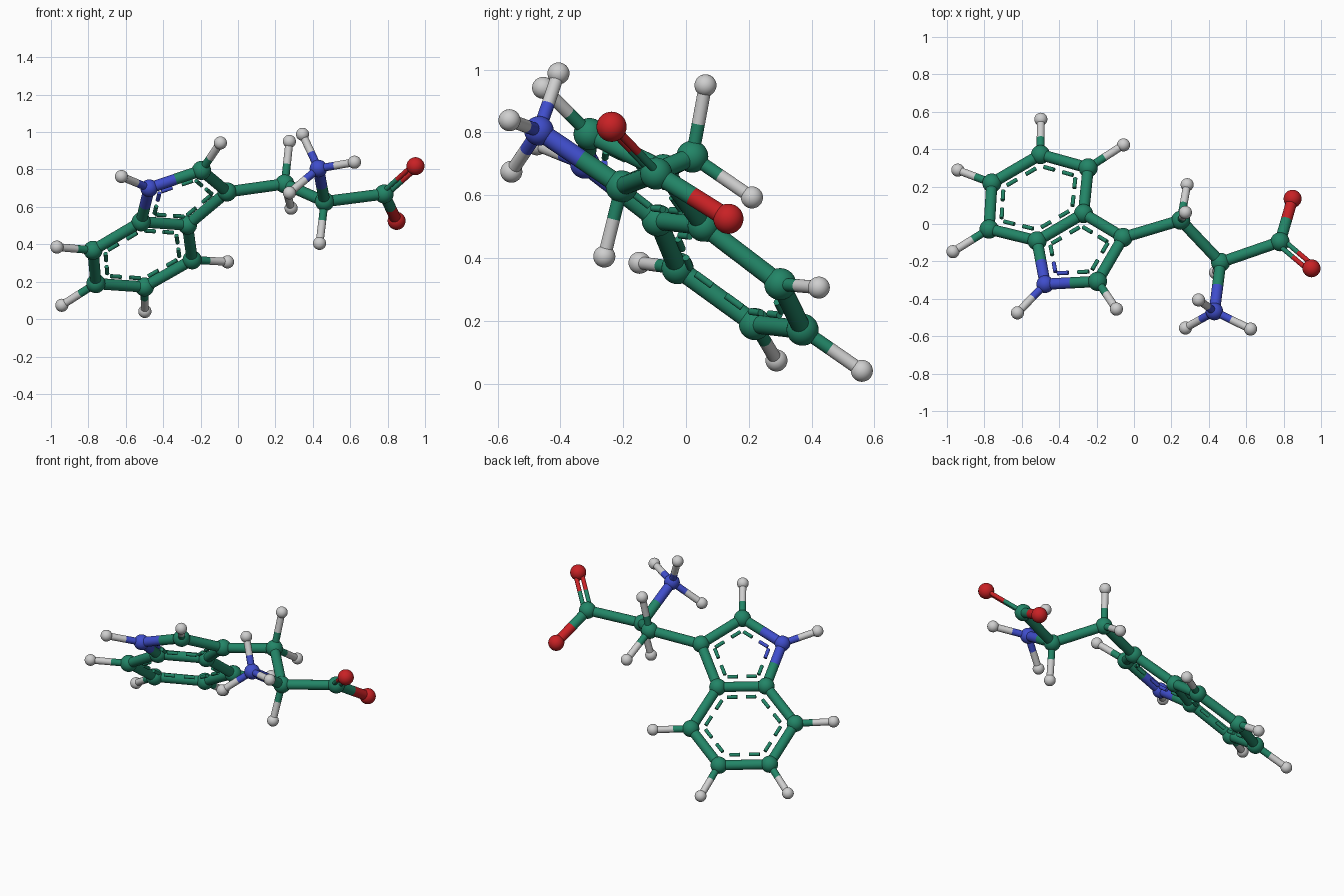
import bpy
from mathutils import Vector

if "Cube" in bpy.data.objects:
    bpy.data.objects.remove(bpy.data.objects["Cube"])


def make_material(name, rgb):
    mat = bpy.data.materials.new(name)
    mat.use_nodes = True
    mat.diffuse_color = (*rgb, 1)
    mat.node_tree.nodes["Principled BSDF"].inputs["Base Color"].default_value = (*rgb, 1)
    return mat


MATERIALS = {
    "carbon": make_material("green", (0.016, 0.235, 0.135)),
    "nitrogen": make_material("blue", (0.05, 0.075, 0.6)),
    "oxygen": make_material("red", (0.58, 0.015, 0.018)),
    "hydrogen": make_material("light grey", (0.62, 0.62, 0.62)),
}
BALL = {"carbon": 0.051, "nitrogen": 0.047, "oxygen": 0.048, "hydrogen": 0.035}
THICK, THIN, DOUBLE, DASH = 0.03, 0.021, 0.013, 0.011

# Atom positions: element and centre
ATOMS = {
    "ring_nitrogen": ("nitrogen", (-0.475, -0.322, 0.70)),
    "ring_tip": ("carbon", (-0.195, -0.307, 0.795)),
    "ring_branch": ("carbon", (-0.058, -0.072, 0.68)),
    "shared_front": ("carbon", (-0.27, 0.056, 0.503)),
    "shared_back": ("carbon", (-0.518, -0.09, 0.52)),
    "hex_a": ("carbon", (-0.245, 0.30, 0.317)),
    "hex_b": ("carbon", (-0.50, 0.371, 0.172)),
    "hex_c": ("carbon", (-0.76, 0.219, 0.19)),
    "hex_d": ("carbon", (-0.775, -0.027, 0.368)),
    "chain_link": ("carbon", (0.25, 0.02, 0.723)),
    "chain_centre": ("carbon", (0.463, -0.205, 0.628)),
    "acid_carbon": ("carbon", (0.781, -0.095, 0.669)),
    "acid_oxygen_double": ("oxygen", (0.949, -0.237, 0.818)),
    "acid_oxygen_single": ("oxygen", (0.848, 0.135, 0.525)),
    "amine": ("nitrogen", (0.43, -0.468, 0.805)),
}

# Hydrogens: parent atom and centre
HYDROGENS = [
    ("ring_nitrogen", (-0.623, -0.475, 0.762)),
    ("ring_tip", (-0.094, -0.455, 0.942)),
    ("hex_a", (-0.056, 0.423, 0.306)),
    ("hex_b", (-0.498, 0.56, 0.041)),
    ("hex_c", (-0.942, 0.288, 0.074)),
    ("hex_d", (-0.968, -0.148, 0.385)),
    ("chain_link", (0.275, 0.062, 0.95)),
    ("chain_link", (0.284, 0.21, 0.593)),
    ("chain_centre", (0.436, -0.26, 0.405)),
    ("amine", (0.345, -0.406, 0.988)),
    ("amine", (0.623, -0.562, 0.839)),
    ("amine", (0.275, -0.556, 0.675)),
]

FIVE_RING = ["ring_nitrogen", "ring_tip", "ring_branch", "shared_front", "shared_back"]
SIX_RING = ["shared_front", "hex_a", "hex_b", "hex_c", "hex_d", "shared_back"]


def kind(atom):
    return ATOMS[atom][0]


def pos(atom):
    return Vector(ATOMS[atom][1])


def ball(name, element, centre):
    bpy.ops.mesh.primitive_uv_sphere_add(segments=32, ring_count=16,
                                         radius=BALL[element], location=centre)
    obj = bpy.context.object
    obj.name = name
    obj.data.materials.append(MATERIALS[element])
    bpy.ops.object.shade_smooth()


def rod(name, element, start, end, radius):
    axis = end - start
    bpy.ops.mesh.primitive_cylinder_add(vertices=24, radius=radius, depth=axis.length,
                                        location=(start + end) / 2)
    obj = bpy.context.object
    obj.name = name
    obj.rotation_euler = axis.to_track_quat("Z", "Y").to_euler()
    obj.data.materials.append(MATERIALS[element])
    bpy.ops.object.shade_smooth_by_angle()


def bond(first, second, radius=THICK, shift=Vector(), split=0.5):
    """A rod in two halves, each in the colour of its own atom."""
    a, b = pos(first) + shift, pos(second) + shift
    middle = a.lerp(b, split)
    name = f"bond_{first}_{second}"
    if kind(first) == kind(second):
        rod(name, kind(first), a, b, radius)
    else:
        rod(name + "_start", kind(first), a, middle, radius)
        rod(name + "_end", kind(second), middle, b, radius)


# Atoms
for atom, (element, centre) in ATOMS.items():
    ball(atom, element, centre)

# Hydrogens with thin stems
for number, (parent, centre) in enumerate(HYDROGENS, 1):
    name = f"hydrogen_{number}"
    ATOMS[name] = ("hydrogen", centre)
    ball(name, "hydrogen", centre)
    bond(parent, name, THIN, split=0.46)

# Ring bonds; the six-sided ring reuses the shared edge of the five-sided one
for first, second in zip(FIVE_RING, FIVE_RING[1:] + FIVE_RING[:1]):
    bond(first, second)
for first, second in zip(SIX_RING, SIX_RING[1:]):
    bond(first, second)

# Chain bonds
for first, second in [("ring_branch", "chain_link"), ("chain_link", "chain_centre"),
                      ("chain_centre", "acid_carbon"), ("chain_centre", "amine"),
                      ("acid_carbon", "acid_oxygen_single")]:
    bond(first, second)

# Double bond: two slim rods side by side in the plane of the acid group
along = (pos("acid_oxygen_double") - pos("acid_carbon")).normalized()
other = pos("acid_oxygen_single") - pos("acid_carbon")
across = (other - along * other.dot(along)).normalized()
for side in (-1, 1):
    bond("acid_carbon", "acid_oxygen_double", DOUBLE, across * side * 0.019)

# Dashed lines just inside each ring edge
for ring in (FIVE_RING, SIX_RING):
    centre = sum((pos(atom) for atom in ring), Vector()) / len(ring)
    for first, second in zip(ring, ring[1:] + ring[:1]):
        a, b = pos(first), pos(second)
        along = (b - a).normalized()
        inward = centre - a
        inward = (inward - along * inward.dot(along)).normalized() * 0.067
        for atom, start, end in ((first, 0.2, 0.41), (second, 0.59, 0.8)):
            rod(f"dash_{first}_{second}", kind(atom), a.lerp(b, start) + inward,
                a.lerp(b, end) + inward, DASH)
